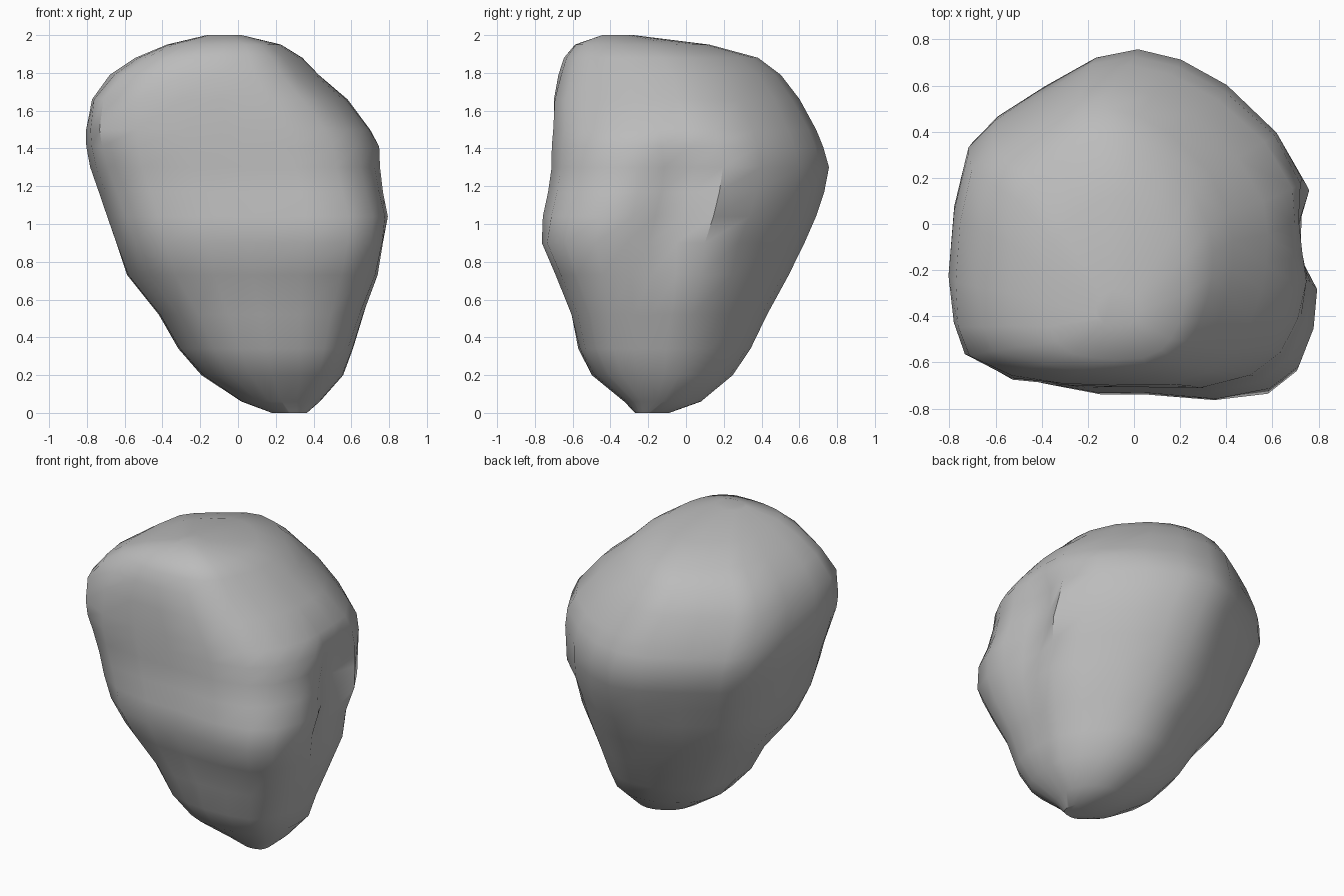
import bpy
import bmesh
import math
from mathutils import Vector, noise

cube = bpy.data.objects.get("Cube")
if cube:
    bpy.data.objects.remove(cube, do_unlink=True)

# Height, left edge, right edge, front edge, back edge of each layer
LAYERS = [
    (0, .18, .37, -.27, -.09), (.06, .02, .44, -.33, .08),
    (.2, -.2, .56, -.5, .25), (.34, -.32, .61, -.58, .34),
    (.52, -.43, .67, -.62, .43), (.73, -.6, .75, -.7, .55),
    (.9, -.66, .79, -.77, .63), (1.04, -.71, .82, -.76, .69),
    (1.17, -.75, .8, -.74, .73), (1.3, -.79, .78, -.73, .76),
    (1.41, -.81, .77, -.73, .73), (1.5, -.81, .72, -.72, .69),
    (1.66, -.78, .58, -.72, .6), (1.79, -.68, .43, -.69, .5),
    (1.88, -.55, .34, -.66, .38), (1.95, -.38, .23, -.6, .12),
    (2, -.17, .02, -.45, -.28),
]

# Unit outline: flat front, blunt sides, rounded peak at the back
OUTLINE = [
    (0, -.95), (.4, -1), (.72, -.97), (.9, -.83), (.98, -.6), (1, -.35),
    (.99, -.17), (.98, .03), (.96, .24), (.76, .5), (.51, .76), (.26, .93),
    (.03, 1), (-.2, .95), (-.47, .76), (-.74, .6), (-.88, .45), (-.95, .1),
    (-1, -.3), (-.99, -.6), (-.92, -.8), (-.65, -.94), (-.3, -.96),
]


def place(layer, point):
    """Stretch an outline point to a layer. Corners are crispest high on
    one side and low on the other, and round off away from there."""
    z, left, right, front, back = layer
    corner = Vector(point)
    crisp_height = 1.2 - .4 * corner.x
    roundness = min(.1 + .65 * abs(z - crisp_height), 1)
    u, v = corner.lerp(corner.normalized(), roundness)
    return Vector((left + (right - left) * (u + 1) / 2,
                   front + (back - front) * (v + 1) / 2, z))


def smooth_bump(value, centre, radius):
    """Falls from one at the centre to zero at the radius."""
    t = min(abs(value - centre) / radius, 1)
    return (1 - t * t) ** 2


def weather(co):
    """Carve the slanting hollow in the side and roughen the skin slightly."""
    if co.x > .3:
        middle = .2 * (co.z - 1.3)
        co.x -= .11 * smooth_bump(co.y, middle, .3) * smooth_bump(co.z, 1.12, .5)
    co.x += .01 * noise.noise(co * 4)
    co.y += .01 * noise.noise(co * 4 + Vector((5, 5, 5)))
    return co


def stone_material():
    mat = bpy.data.materials.new("stone_grey")
    mat.use_nodes = True
    colour = (.5, .5, .5, 1)
    mat.diffuse_color = colour
    shader = next(n for n in mat.node_tree.nodes if n.type == "BSDF_PRINCIPLED")
    shader.inputs["Base Color"].default_value = colour
    shader.inputs["Roughness"].default_value = .9
    return mat


# Rock: layers joined into one skin and capped at both ends
bm = bmesh.new()
rings = [[bm.verts.new(weather(place(layer, point))) for point in OUTLINE]
         for layer in LAYERS]
count = len(OUTLINE)
for lower, upper in zip(rings, rings[1:]):
    for i in range(count):
        j = (i + 1) % count
        bm.faces.new((lower[i], lower[j], upper[j], upper[i]))
bm.faces.new(reversed(rings[0]))
bm.faces.new(rings[-1])
bmesh.ops.recalc_face_normals(bm, faces=bm.faces)

mesh = bpy.data.meshes.new("rock")
bm.to_mesh(mesh)
bm.free()
mesh.materials.append(stone_material())
rock = bpy.data.objects.new("rock", mesh)
bpy.context.collection.objects.link(rock)

# Smooth skin with only the sharpest breaks kept
bpy.ops.object.select_all(action="DESELECT")
rock.select_set(True)
bpy.context.view_layer.objects.active = rock
bpy.ops.object.shade_smooth_by_angle(angle=math.radians(40))
